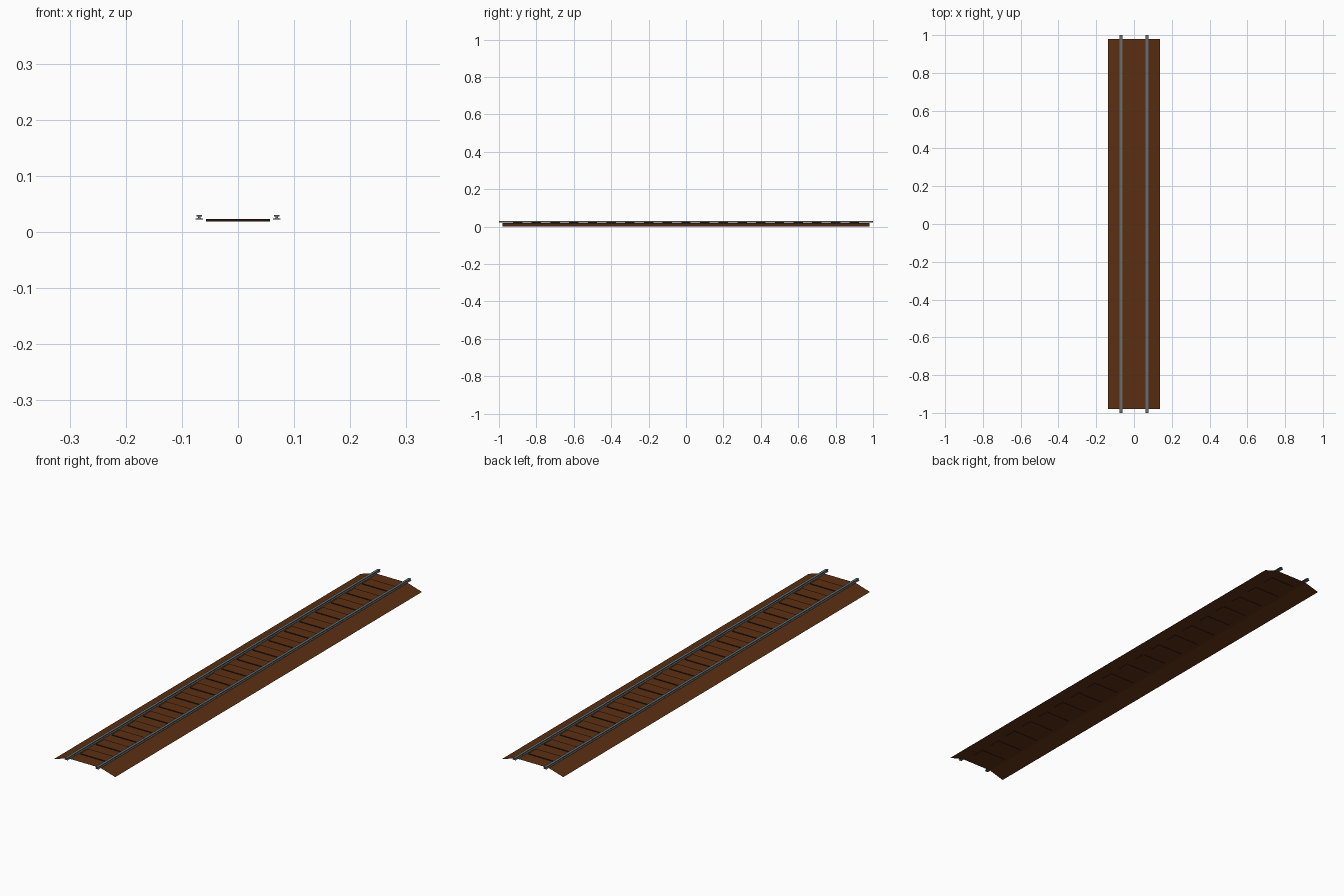
import bpy

if "Cube" in bpy.data.objects:
    bpy.data.objects.remove(bpy.data.objects["Cube"])


def material(name, rgb):
    m = bpy.data.materials.new(name)
    m.diffuse_color = (*rgb, 1.0)
    m.use_nodes = True
    m.node_tree.nodes["Principled BSDF"].inputs["Base Color"].default_value = m.diffuse_color
    return m


EARTH = material("earth brown", (0.105, 0.028, 0.006))
DARK = material("dark timber", (0.022, 0.007, 0.003))
STEEL = material("rail steel", (0.13, 0.15, 0.16))


def extrude_profile(name, profile, y0, y1, mats, closed=True):
    """Sweep an x/z profile along y; an open profile gives a bare sheet."""
    n = len(profile)
    verts = [(x, y, z) for y in (y0, y1) for x, z in profile]
    faces = [(i, (i + 1) % n, n + (i + 1) % n, n + i)
             for i in range(n if closed else n - 1)]
    if closed:
        faces += [tuple(reversed(range(n))), tuple(range(n, 2 * n))]
    mesh = bpy.data.meshes.new(name)
    mesh.from_pydata(verts, [], faces)
    for m in mats:
        mesh.materials.append(m)
    mesh.update()
    obj = bpy.data.objects.new(name, mesh)
    bpy.context.collection.objects.link(obj)
    return obj


# Track bed: open sheet with sloping shoulders
extrude_profile("track_bed",
                [(-0.137, 0), (-0.072, 0.0195), (0.072, 0.0195), (0.137, 0)],
                -0.98, 0.98, [EARTH], closed=False)

# Rails: I-shaped section, one each side (clockwise profile so normals face out)
half = [(0.0068, 0.0220), (0.0068, 0.0234), (0.0020, 0.0245),
        (0.0020, 0.0268), (0.0052, 0.0276), (0.0052, 0.0300)]
section = [(-x, z) for x, z in half] + [(x, z) for x, z in reversed(half)]
section.reverse()
for side, cx in (("left", -0.069), ("right", 0.069)):
    extrude_profile(side + "_rail", [(cx + x, z) for x, z in section],
                    -1.0, 1.0, [STEEL])

# Sleepers: thin slabs between the rails, brown on top with dark sides
for i in range(19):
    y = -0.9 + 0.1 * i
    slab = extrude_profile("sleeper_%02d" % (i + 1),
                           [(-0.057, 0.0185), (0.057, 0.0185),
                            (0.057, 0.0225), (-0.057, 0.0225)],
                           y - 0.025, y + 0.025, [EARTH, DARK])
    for f in slab.data.polygons:
        f.material_index = 0 if abs(f.normal.z) > 0.5 else 1

# Make the closed parts face outwards
import bmesh
for obj in bpy.context.collection.objects:
    if obj.name != "track_bed":
        bm = bmesh.new()
        bm.from_mesh(obj.data)
        bmesh.ops.recalc_face_normals(bm, faces=bm.faces)
        bm.to_mesh(obj.data)
        bm.free()
    else:
        # the bed sheet faces upwards
        if obj.data.polygons[1].normal.z < 0:
            obj.data.flip_normals()
